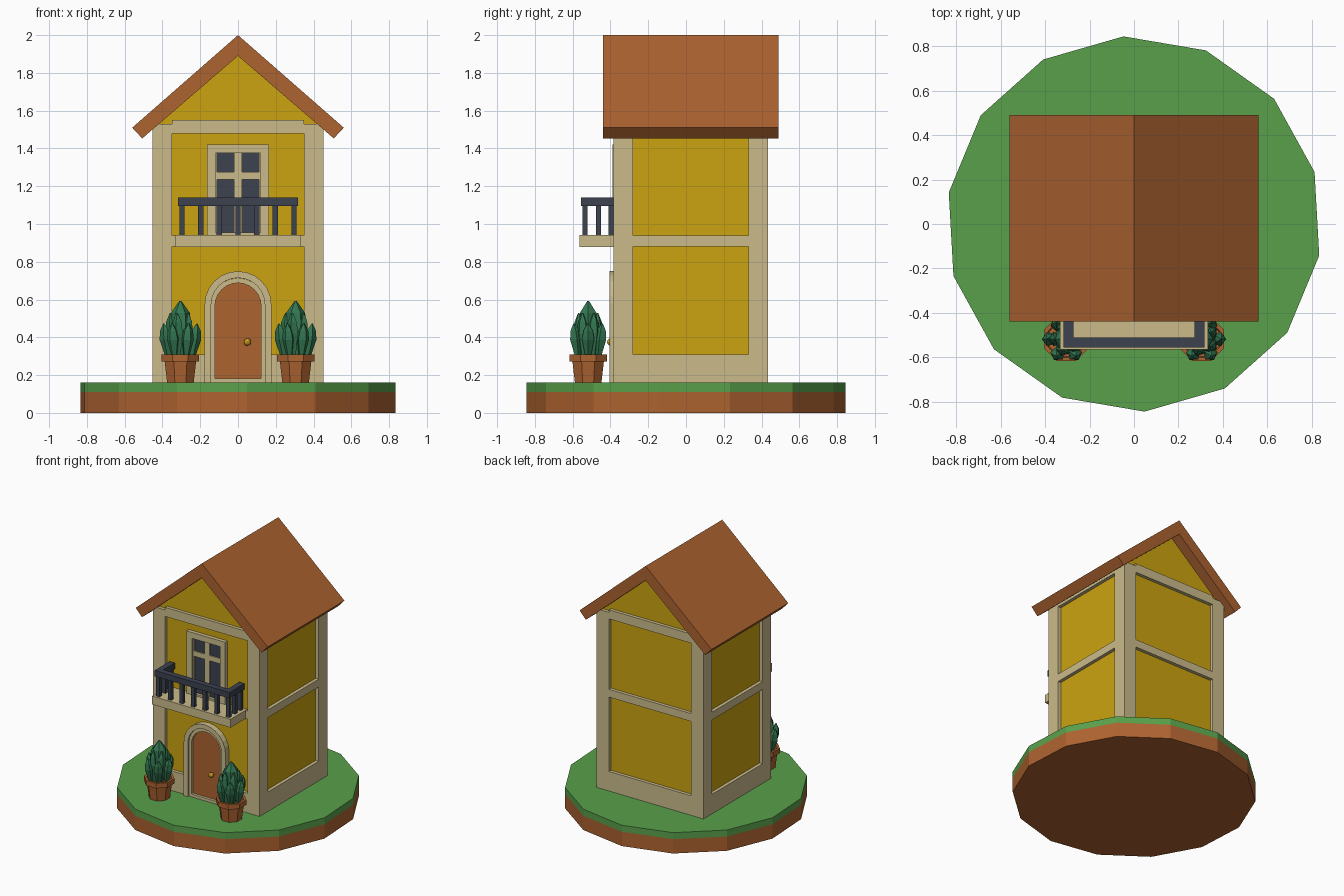
import bpy, bmesh
from math import sin, cos, pi, radians
from mathutils import Matrix

cube = bpy.data.objects.get("Cube")
if cube:
    bpy.data.objects.remove(cube, do_unlink=True)


def material(name, r, g, b):
    m = bpy.data.materials.new(name)
    m.use_nodes = True
    m.diffuse_color = (r, g, b, 1)
    m.node_tree.nodes["Principled BSDF"].inputs["Base Color"].default_value = (r, g, b, 1)
    return m


YELLOW = material("yellow plaster", 0.6, 0.37, 0.005)
CREAM = material("cream trim", 0.6, 0.5, 0.26)
CLAY = material("terracotta", 0.42, 0.125, 0.03)
GRASS = material("grass green", 0.1, 0.35, 0.07)
DARK = material("dark slate", 0.045, 0.054, 0.08)
LEAF = material("leaf green", 0.032, 0.18, 0.08)
GOLD = material("gold", 0.65, 0.36, 0.015)


def finish(name, bm, mat):
    bmesh.ops.recalc_face_normals(bm, faces=bm.faces)
    me = bpy.data.meshes.new(name)
    bm.to_mesh(me)
    bm.free()
    me.materials.append(mat)
    ob = bpy.data.objects.new(name, me)
    bpy.context.collection.objects.link(ob)
    return ob


def add_box(bm, x0, x1, y0, y1, z0, z1):
    m = Matrix.Translation(((x0 + x1) / 2, (y0 + y1) / 2, (z0 + z1) / 2))
    bmesh.ops.create_cube(bm, size=1, matrix=m @ Matrix.Diagonal((x1 - x0, y1 - y0, z1 - z0, 1)))


def boxes(name, mat, *items):
    bm = bmesh.new()
    for it in items:
        add_box(bm, *it)
    return finish(name, bm, mat)


def prism(name, pts, y0, y1, mat):
    """Extrude an (x, z) outline from y0 to y1."""
    bm = bmesh.new()
    face = bm.faces.new([bm.verts.new((x, y0, z)) for x, z in pts])
    new = bmesh.ops.extrude_face_region(bm, geom=[face])["geom"]
    bmesh.ops.translate(bm, vec=(0, y1 - y0, 0),
                        verts=[g for g in new if isinstance(g, bmesh.types.BMVert)])
    return finish(name, bm, mat)


def add_lathe(bm, rings, sides, matrix=Matrix(), phase=0.0):
    """Faceted solid of revolution from (radius, z) rings."""
    loops = []
    for r, z in rings:
        loops.append([bm.verts.new(matrix @ Matrix.Translation(
            (r * cos(phase + 2 * pi * i / sides), r * sin(phase + 2 * pi * i / sides), z)).translation)
            for i in range(sides)])
    for a, b in zip(loops, loops[1:]):
        for i in range(sides):
            j = (i + 1) % sides
            bm.faces.new((a[i], a[j], b[j], b[i]))
    bm.faces.new(loops[0])
    bm.faces.new(loops[-1])


def lathe(name, mat, rings, sides, matrix=Matrix(), phase=0.0):
    bm = bmesh.new()
    add_lathe(bm, rings, sides, matrix, phase)
    return finish(name, bm, mat)


# Round island
R, TURN = 0.846, radians(93.2)
GROUND = 0.16
lathe("soil_base", CLAY, [(R, 0), (R, 0.11)], 14, phase=TURN)
lathe("grass_top", GRASS, [(R, 0.11), (R, GROUND)], 14, phase=TURN)

# Plaster walls with gables
X, F, B = 0.453, -0.385, 0.435      # half width, front and back of the trim
IN, POST = 0.025, 0.104             # panel recess, post width
w = X - IN
prism("walls", [(-w, GROUND), (w, GROUND), (w, 1.55), (0, 1.92), (-w, 1.55)], F + IN, B - IN, YELLOW)

# Pitched roof
prism("roof", [(0, 2), (0.56, 1.51), (0.507, 1.453), (0, 1.89), (-0.507, 1.453), (-0.56, 1.51)],
      -0.44, 0.49, CLAY)

# Corner posts
posts = []
for x in (-X, X - POST):
    for y in (F, B - POST):
        posts.append((x, x + POST, y, y + POST, GROUND, 1.53))
boxes("corner_posts", CREAM, *posts)

# Horizontal beams, with a gap in the front plinth for the door
inner = X - POST
T = 0.06
beams = []
for z0, z1 in ((GROUND, 0.31), (0.88, 0.94), (1.48, 1.55)):
    beams.append((-inner, inner, B - T, B, z0, z1))
    if z0 == GROUND:
        beams += [(-inner, -0.14, F, F + T, z0, z1), (0.14, inner, F, F + T, z0, z1)]
    else:
        beams.append((-inner, inner, F, F + T, z0, z1))
    top = min(z1, 1.53)
    for x in (-X, X - T):
        beams.append((x, x + T, F + POST, B - POST, z0, top))
boxes("wall_beams", CREAM, *beams)


# Arched door and its stepped surround
def arch(r, cz, base=GROUND):
    steps = 12
    curve = [(r * cos(pi * i / steps), cz + r * sin(pi * i / steps)) for i in range(steps + 1)]
    return [(r, base)] + curve + [(-r, base)]


def arch_ring(name, outer, hole, cz, y):
    prism(name, arch(outer, cz) + arch(hole, cz)[::-1], y, F + 0.05, CREAM)


arch_ring("door_surround", 0.177, 0.142, 0.573, F - 0.02)
arch_ring("door_inner_frame", 0.148, 0.122, 0.566, F - 0.006)
prism("door", arch(0.126, 0.563), F + 0.012, F + 0.05, CLAY)
boxes("door_step", CREAM, (-0.126, 0.126, F - 0.008, F + 0.04, GROUND, 0.182))

bm = bmesh.new()
bmesh.ops.create_icosphere(bm, subdivisions=2, radius=0.02, matrix=Matrix.Translation((0.05, F - 0.013, 0.375)))
add_lathe(bm, [(0.009, -0.03), (0.009, 0.01)], 8,
          Matrix.Translation((0.05, F, 0.375)) @ Matrix.Rotation(pi / 2, 4, "X"))
finish("door_knob", bm, GOLD)

# Balcony window
y0, y1 = F - 0.004, F + 0.04
boxes("window_frame", CREAM,
      (-0.164, -0.12, y0, y1, 0.94, 1.42), (0.12, 0.164, y0, y1, 0.94, 1.42),
      (-0.12, 0.12, y0, y1, 1.375, 1.42), (-0.12, 0.12, y0, y1, 0.94, 0.955))
y0 = F + 0.01
boxes("window_bars", CREAM,
      (-0.02, 0.02, y0, y1, 0.955, 1.375), (-0.12, 0.12, y0, y1, 1.235, 1.275),
      (-0.12, -0.11, y0, y1, 0.955, 1.375), (0.11, 0.12, y0, y1, 0.955, 1.375))
boxes("window_glass", DARK, (-0.12, 0.12, F + 0.018, y1, 0.945, 1.38))

# Balcony slab
boxes("balcony_slab", CREAM, (-0.333, 0.333, -0.565, F + 0.02, 0.878, 0.942))

# Balcony railing
OUT, FRONT, W = 0.318, -0.557, 0.045
rail = [(-OUT, OUT, FRONT, FRONT + W, 1.095, 1.14)]
for s in (-OUT, OUT - W):
    rail.append((s, s + W, FRONT + W, F + 0.01, 1.095, 1.14))
boxes("balcony_handrail", DARK, *rail)

H = 0.014
spots = [(-0.296 + 0.592 * i / 6, FRONT + W / 2) for i in range(7)]
spots += [(s * 0.296, y) for s in (-1, 1) for y in (-0.463, -0.395)]
boxes("balcony_balusters", DARK, *[(x - H, x + H, y - H, y + H, 0.94, 1.1) for x, y in spots])

# Potted plants either side of the door
for side, label in ((1, "left"), (-1, "right")):
    place = Matrix.Translation((side * 0.305, -0.518, 0))
    lathe(label + "_pot", CLAY,
          [(0.076, GROUND), (0.09, 0.272), (0.108, 0.272), (0.108, 0.31), (0.09, 0.31), (0.085, 0.295)],
          8, place, pi / 8)
    bm = bmesh.new()
    add_lathe(bm, [(0.03, 0.29), (0.062, 0.43), (0.05, 0.53), (0.006, 0.592)], 6, place)
    for count, lean, tall, reach, start in ((6, 8, 0.185, 0.062, 0), (5, 3, 0.24, 0.04, 0.5)):
        for i in range(count):
            turn = Matrix.Rotation(2 * pi * (i + start) / count, 4, "Z")
            tilt = Matrix.Translation((reach, 0, 0.29)) @ Matrix.Rotation(radians(lean), 4, "Y")
            add_lathe(bm, [(0.014, 0), (0.034, tall * 0.55), (0.026, tall * 0.8), (0.003, tall)],
                      5, place @ turn @ tilt)
    finish(label + "_plant", bm, LEAF)
